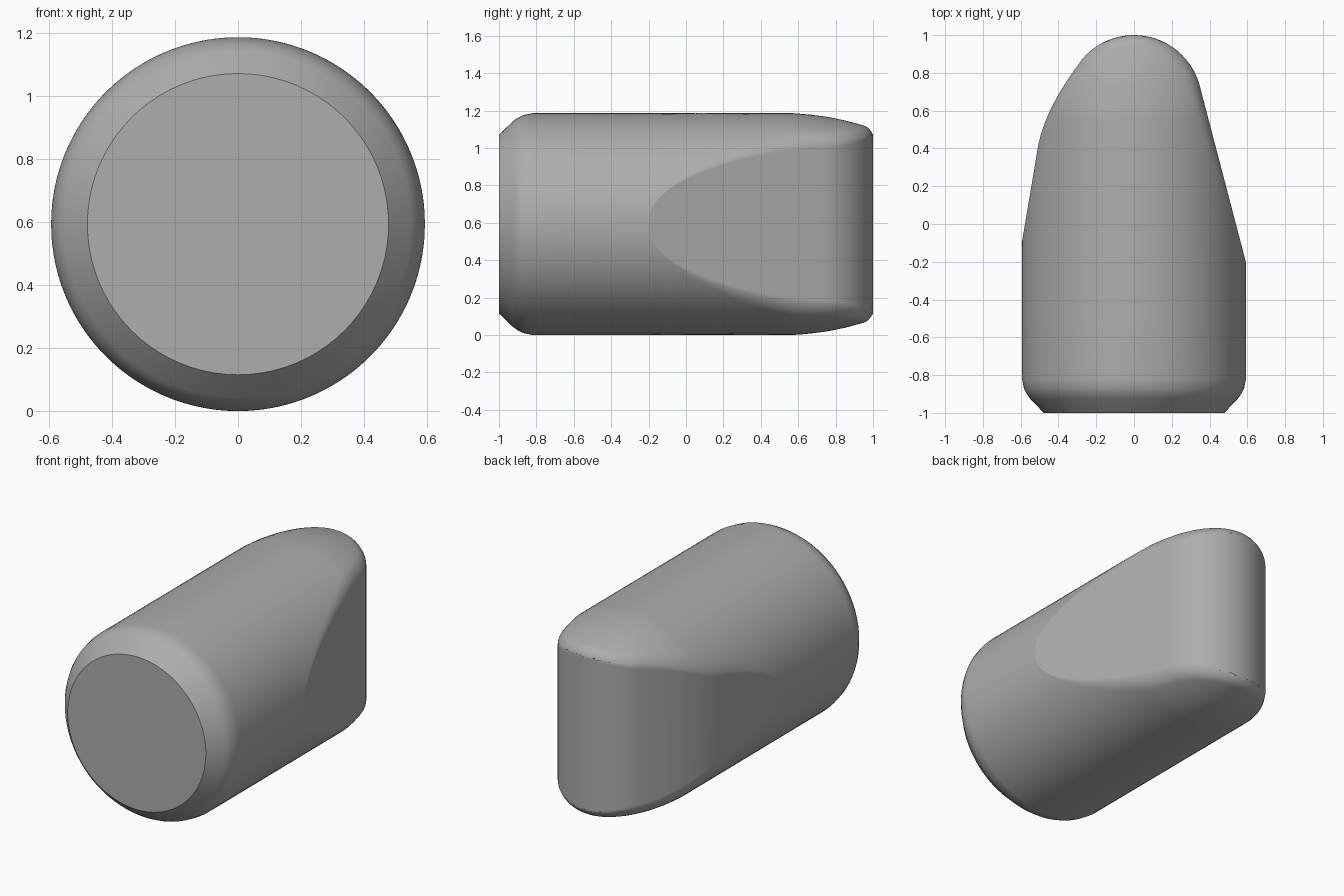
import bpy
import bmesh
import math

cube = bpy.data.objects.get("Cube")
if cube:
    bpy.data.objects.remove(cube)

RADIUS = 0.593      # main cylinder radius, also the height of its axis
TIP_R, TIP_Y = 0.36, 0.64   # rounded tip in plan
HALF = 40           # segments across each half of a cross-section

# Radius along the length: chamfered front, slightly tapered back
PROFILE = [(-1, .478), (-.925, .55), (-.9, .568), (-.87, .583), (-.82, RADIUS),
           (.57, RADIUS), (.66, .586), (.76, .573), (.86, .552), (.95, .527), (1, .512)]


def lerp_profile(y):
    for (y0, r0), (y1, r1) in zip(PROFILE, PROFILE[1:]):
        if y <= y1:
            return r0 + (r1 - r0) * (y - y0) / (y1 - y0)
    return PROFILE[-1][1]


def tip(y):
    return math.sqrt(max(0, TIP_R ** 2 - (y - TIP_Y) ** 2))


def right_cut(y):
    """Plan outline on +x: flat cut running into the round tip."""
    if y > 0.72:
        return tip(y)
    return .592 - (y + .2) * (.592 - tip(.72)) / .92


def left_cut(y):
    """Plan outline on -x: flat cut, broad curve, then the round tip."""
    if y > 0.857:
        return -tip(y)
    if y > 0.4:
        t = (-.409 + math.sqrt(.1673 + .192 * (y - .4))) / .096
        return -.51 + .068 * t + .157 * t * t
    return -.592 + (y + .09) * .082 / .49


# Stations along the length, denser where the cuts begin and at the tip
stations = [p[0] for p in PROFILE[:5]] + [-.5, -.2]
stations += [-.2 + .11 * (k / 6) ** 2 for k in range(1, 7)]
stations += [-.09 + .25 * (k / 8) ** 2 for k in range(1, 9)]
stations += [.16 + .48 * k / 14 for k in range(1, 15)]
stations += [TIP_Y + TIP_R * math.sin(math.pi / 2 * k / 20) for k in range(1, 21)]
stations[-1] = 1.0

# Outline samples used to measure the distance to the cut edge
samples = []
for k in range(161):
    y = TIP_Y + TIP_R * math.sin(math.pi / 2 * (k / 80 - 1)) if k < 80 else \
        TIP_Y + TIP_R * math.sin(math.pi / 2 * (k - 80) / 80)
    samples += [(left_cut(y), y), (right_cut(y), y)]


def cross_section(y):
    """Circle trimmed by the two side cuts, with a small rounded edge."""
    r = lerp_profile(y)
    xl, xr = max(-r, left_cut(y)), min(r, right_cut(y))
    fillet = .05 * min(1, max(0, (y + .1) / .7))
    upper = []
    for i in range(HALF + 1):
        x = (xl + xr) / 2 - (xr - xl) / 2 * math.cos(math.pi * i / HALF)
        h = math.sqrt(max(0, r * r - x * x))
        if fillet > 0:
            d = min(x - xl, xr - x)
            if y > .3:
                d = min(d, min(math.hypot(x - a, y - b) for a, b in samples))
            if d < fillet:
                u = 1 - max(0, d) / fillet
                h -= fillet * (1 - math.sqrt(max(0, 1 - u * u)))
        upper.append((x, max(0, h)))
    return upper + [(x, -h) for x, h in reversed(upper)]


# Loft the cross-sections into one body
bm = bmesh.new()
rings = [[bm.verts.new((x, y, RADIUS + z)) for x, z in cross_section(y)]
         for y in stations]
count = len(rings[0])
for a, b in zip(rings, rings[1:]):
    for i in range(count):
        j = (i + 1) % count
        bm.faces.new((a[i], a[j], b[j], b[i]))
bm.faces.new(rings[0])     # flat front cap
bmesh.ops.remove_doubles(bm, verts=bm.verts, dist=5e-5)
bmesh.ops.recalc_face_normals(bm, faces=bm.faces)

mesh = bpy.data.meshes.new("tapered_body")
bm.to_mesh(mesh)
bm.free()
body = bpy.data.objects.new("tapered_body", mesh)
bpy.context.collection.objects.link(body)

# Plain grey
grey = bpy.data.materials.new("plain_grey")
grey.use_nodes = True
colour = (0.42, 0.42, 0.42, 1)
grey.diffuse_color = colour
grey.node_tree.nodes["Principled BSDF"].inputs["Base Color"].default_value = colour
mesh.materials.append(grey)

# Smooth shading, front cap edge kept sharp
bpy.ops.object.select_all(action='DESELECT')
body.select_set(True)
bpy.context.view_layer.objects.active = body
bpy.ops.object.shade_smooth_by_angle(angle=math.radians(35))
weighted = body.modifiers.new("weighted_normals", 'WEIGHTED_NORMAL')
weighted.keep_sharp = True
